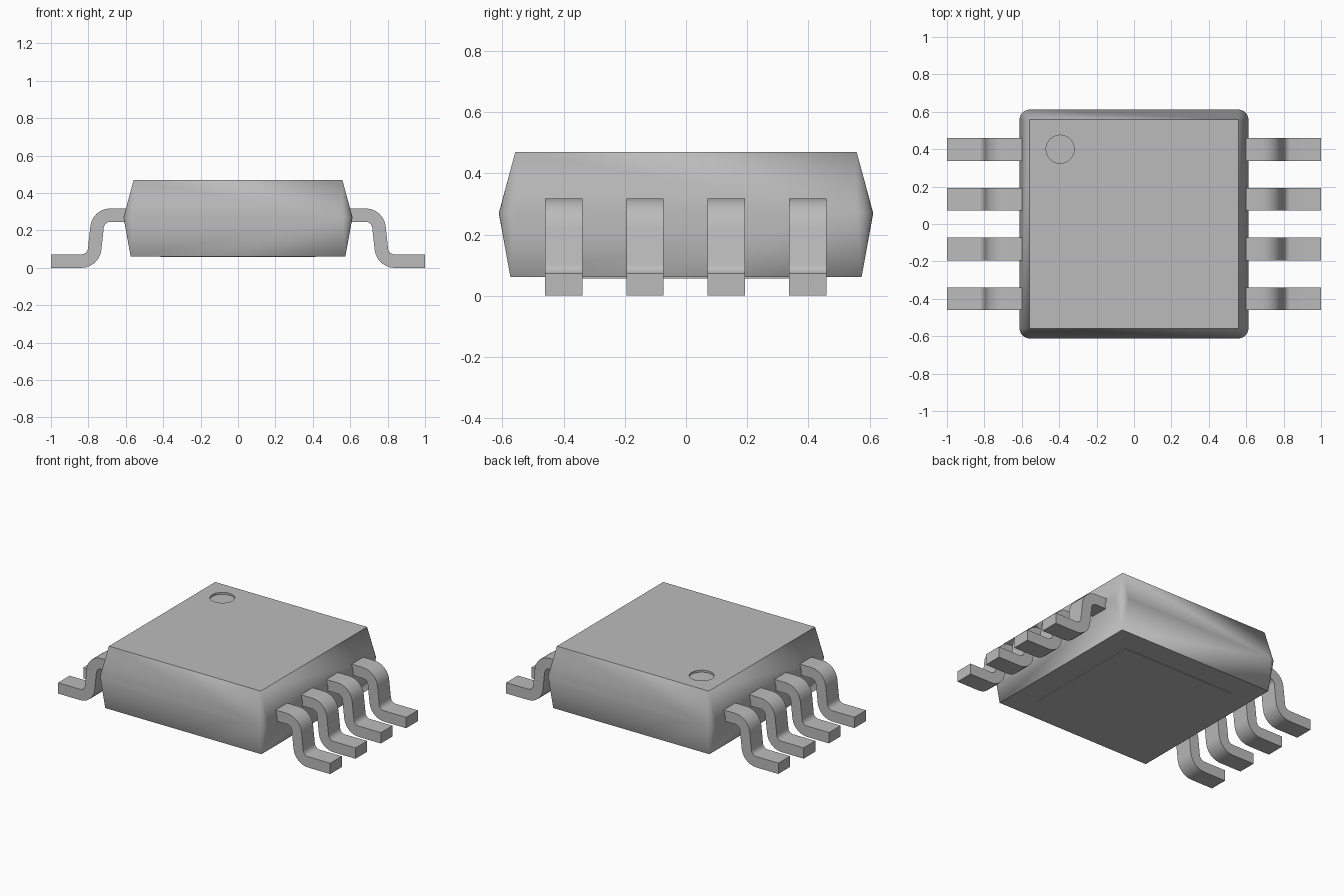
import bpy
import bmesh
from math import sin, cos, radians

cube = bpy.data.objects.get("Cube")
if cube:
    bpy.data.objects.remove(cube, do_unlink=True)

GREY = (0.5, 0.5, 0.5, 1)
grey = bpy.data.materials.new("mid_grey")
grey.use_nodes = True
grey.diffuse_color = GREY
grey.node_tree.nodes["Principled BSDF"].inputs["Base Color"].default_value = GREY


def make_object(name, bm):
    bmesh.ops.recalc_face_normals(bm, faces=bm.faces[:])
    mesh = bpy.data.meshes.new(name)
    bm.to_mesh(mesh)
    bm.free()
    mesh.materials.append(grey)
    obj = bpy.data.objects.new(name, mesh)
    bpy.context.collection.objects.link(obj)
    return obj


def activate(obj):
    bpy.ops.object.select_all(action='DESELECT')
    obj.select_set(True)
    bpy.context.view_layer.objects.active = obj


def smooth(obj):
    activate(obj)
    bpy.ops.object.shade_smooth_by_angle(angle=radians(32))


# Package body: square top and bottom lofted to a wider waist with rounded corners
CORNERS = [(1, 1), (-1, 1), (-1, -1), (1, -1)]
TOP_Z, WAIST_Z, BOTTOM_Z = 0.47, 0.27, 0.061
HALF, RADIUS, STEPS = 0.612, 0.055, 6

bm = bmesh.new()
top = [bm.verts.new((0.558 * x, 0.558 * y, TOP_Z)) for x, y in CORNERS]
bottom = [bm.verts.new((0.574 * x, 0.574 * y, BOTTOM_Z)) for x, y in CORNERS]
waist = []
for i, (sx, sy) in enumerate(CORNERS):
    arc = []
    for k in range(STEPS + 1):
        a = radians(90 * i + 90 * k / STEPS)
        arc.append(bm.verts.new((sx * (HALF - RADIUS) + RADIUS * cos(a),
                                 sy * (HALF - RADIUS) + RADIUS * sin(a), WAIST_Z)))
    waist.append(arc)
for ring in (top, bottom):
    bm.faces.new(ring)
    for i in range(4):
        j = (i + 1) % 4
        for p, q in zip(waist[i], waist[i][1:]):
            bm.faces.new((ring[i], p, q))
        bm.faces.new((ring[i], waist[i][-1], waist[j][0], ring[j]))
body = make_object("package_body", bm)

# Shallow round orientation mark sunk into the top
bm = bmesh.new()
bmesh.ops.create_cone(bm, cap_ends=True, segments=40, radius1=0.075, radius2=0.075, depth=0.1)
bmesh.ops.translate(bm, verts=bm.verts[:], vec=(-0.395, 0.4, TOP_Z + 0.037))
cutter = make_object("mark_cutter", bm)
cutter.hide_render = True
cut = body.modifiers.new("mark", 'BOOLEAN')
cut.operation = 'DIFFERENCE'
cut.solver = 'EXACT'
cut.object = cutter
activate(body)
bpy.ops.object.modifier_apply(modifier=cut.name)
bpy.data.objects.remove(cutter, do_unlink=True)
smooth(body)
even = body.modifiers.new("even_shading", 'WEIGHTED_NORMAL')
even.keep_sharp = True

# Thin pad standing slightly proud of the underside
bm = bmesh.new()
bmesh.ops.create_cube(bm, size=1)
bmesh.ops.scale(bm, verts=bm.verts[:], vec=(0.83, 0.83, 0.012))
bmesh.ops.translate(bm, verts=bm.verts[:], vec=(0, 0, 0.063))
make_object("underside_pad", bm)


# Gull-wing leads: S-shaped side profile extruded across the lead width
def arc_points(cx, cz, r, start, end, steps=6):
    angles = [radians(start + (end - start) * k / steps) for k in range(steps + 1)]
    return [(cx + r * cos(a), cz + r * sin(a)) for a in angles]


OUTER, INNER, WIDTH = 0.107, 0.035, 0.122
SHOULDER, HEEL = (0.683, 0.211), (0.837, 0.107)
profile = [(0.57, SHOULDER[1] + OUTER)]
profile += arc_points(*SHOULDER, OUTER, 90, 6)
profile += arc_points(*HEEL, INNER, 186, 270)
profile += [(1, HEEL[1] - INNER), (1, 0)]
profile += arc_points(*HEEL, OUTER, 270, 186)
profile += arc_points(*SHOULDER, INNER, 6, 90)
profile += [(0.57, SHOULDER[1] + INNER)]


def make_lead(name, side, y):
    bm = bmesh.new()
    face = bm.faces.new([bm.verts.new((side * x, y - WIDTH / 2, z)) for x, z in profile])
    ext = bmesh.ops.extrude_face_region(bm, geom=[face], use_keep_orig=True)
    moved = [v for v in ext["geom"] if isinstance(v, bmesh.types.BMVert)]
    bmesh.ops.translate(bm, verts=moved, vec=(0, WIDTH, 0))
    smooth(make_object(name, bm))


for side, label in ((1, "left"), (-1, "right")):
    for n in range(4):
        make_lead(f"{label}_lead_{n + 1}", side, 0.398 - n * 0.266)
